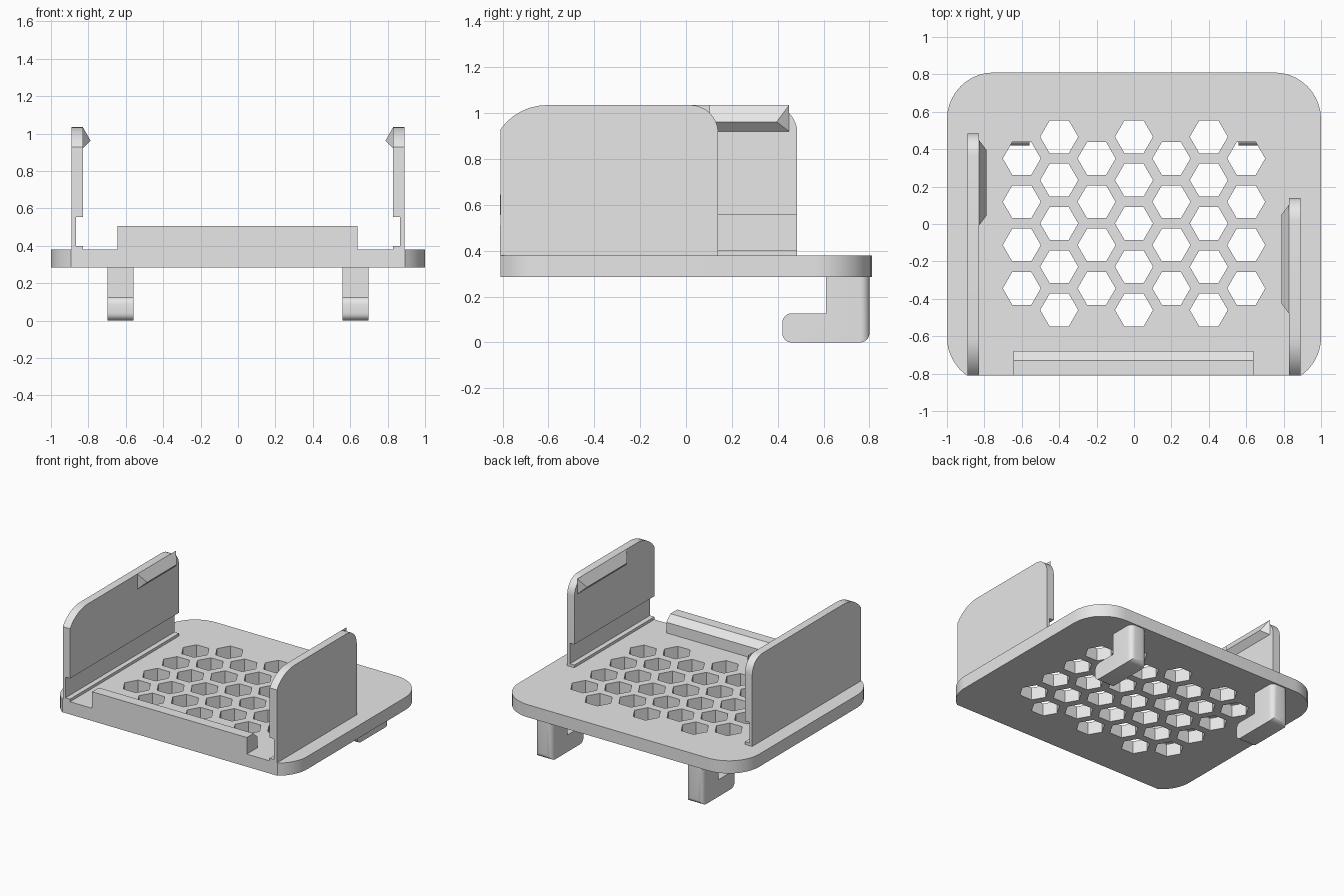
import bpy, bmesh
from math import sin, cos, pi, radians, sqrt
from mathutils import Vector

if "Cube" in bpy.data.objects:
    bpy.data.objects.remove(bpy.data.objects["Cube"])

grey = bpy.data.materials.new("plain grey")
grey.use_nodes = True
grey.diffuse_color = (0.8, 0.8, 0.8, 1)
grey.node_tree.nodes["Principled BSDF"].inputs["Base Color"].default_value = (0.8, 0.8, 0.8, 1)

BASE, DECK = 0.285, 0.38        # underside and top of the plate
HALF_Y, TOP = 0.81, 1.035
R = 0.25                        # large corner radius


def arc(cx, cy, r, a0, a1, n=10):
    """Points on an arc, angles in degrees."""
    angles = [radians(a0 + (a1 - a0) * i / n) for i in range(n + 1)]
    return [(cx + r * cos(a), cy + r * sin(a)) for a in angles]


def prism(bm, outline, x0, x1):
    """Extrude a (y, z) outline from x0 to x1."""
    face = bm.faces.new([bm.verts.new((x0, y, z)) for y, z in outline])
    out = bmesh.ops.extrude_face_region(bm, geom=[face])["geom"]
    verts = [v for v in out if isinstance(v, bmesh.types.BMVert)]
    bmesh.ops.translate(bm, verts=verts, vec=(x1 - x0, 0, 0))
    bm.faces.ensure_lookup_table()


def rect(y0, y1, z0, z1):
    return [(y0, z0), (y1, z0), (y1, z1), (y0, z1)]


def finish(bm, name):
    bmesh.ops.recalc_face_normals(bm, faces=bm.faces[:])
    mesh = bpy.data.meshes.new(name)
    bm.to_mesh(mesh)
    bm.free()
    mesh.materials.append(grey)
    obj = bpy.data.objects.new(name, mesh)
    bpy.context.collection.objects.link(obj)
    bpy.ops.object.select_all(action='DESELECT')
    obj.select_set(True)
    bpy.context.view_layer.objects.active = obj
    bpy.ops.object.shade_smooth_by_angle(angle=radians(30))
    return obj


# Base plate: rounded outline, front corners cut short, hexagonal holes
bm = bmesh.new()
cut = 54.9                      # angle where the front arcs meet the front edge
cx, back_y, front_y = 1 - R, HALF_Y - R, -0.605
outline = (arc(cx, back_y, R, 0, 90) + arc(-cx, back_y, R, 90, 180)
           + arc(-cx, front_y, R, 180, 180 + cut) + arc(cx, front_y, R, 360 - cut, 360))
loops = [outline]
pitch, hex_r = 0.2315, 0.1015
for col in range(-3, 4):
    rows = 4 if col % 2 else 5
    for row in range(rows):
        y = 0.003 + (row - (rows - 1) / 2) * pitch
        loops.append(arc(col * 0.2, y, hex_r, 0, 300, 5))
edges = []
for loop in loops:
    vs = [bm.verts.new((x, y, BASE)) for x, y in loop]
    edges += [bm.edges.new((vs[i - 1], vs[i])) for i in range(len(vs))]
bmesh.ops.triangle_fill(bm, use_beauty=True, use_dissolve=False, edges=edges, normal=(0, 0, 1))
out = bmesh.ops.extrude_face_region(bm, geom=bm.faces[:], use_keep_orig=True)["geom"]
bmesh.ops.translate(bm, vec=(0, 0, DECK - BASE),
                    verts=[v for v in out if isinstance(v, bmesh.types.BMVert)])
finish(bm, "perforated_plate")

# Front lip with a chamfered inner edge
bm = bmesh.new()
prism(bm, [(-HALF_Y, DECK), (-HALF_Y, 0.505), (-0.73, 0.505), (-0.68, 0.46), (-0.68, DECK)],
      -0.645, 0.64)
finish(bm, "front_lip")


def side_wall(name, side, y_end, hook0, hook1):
    """Upright wall with a groove near its foot and a snap hook at the top."""
    r = 0.12
    top = (arc(y_end - r, TOP - r, r, 0, 90, 8)
           + arc(-0.605, TOP - R, R, 90, 180 - (90 - cut), 6))
    outer, groove, inner = side * 0.89, side * 0.867, side * 0.83
    bm = bmesh.new()
    prism(bm, [(-HALF_Y, DECK), (y_end, DECK)] + top, groove, outer)
    prism(bm, [(-HALF_Y, 0.555), (y_end, 0.555)] + top, inner, groove)
    prism(bm, rect(-HALF_Y, y_end, DECK, 0.4), inner, groove)
    finish(bm, name + "_wall")

    # Hook: a ridge that tapers at both ends
    bm = bmesh.new()
    root = [bm.verts.new((inner, y, z)) for y, z in rect(hook0, hook1, 0.92, TOP)]
    tip = [bm.verts.new((side * 0.788, y, 0.962)) for y in (hook0 + 0.055, hook1 - 0.055)]
    a, b, c, d = root
    e, f = tip
    for vs in (root, (a, b, f, e), (d, c, f, e), (a, d, e), (b, c, f)):
        bm.faces.new(vs)
    finish(bm, name + "_snap_hook")


side_wall("left", 1, 0.14, -0.48, 0.105)
side_wall("right", -1, 0.485, -0.01, 0.45)

# Two L-shaped legs whose feet point forward
for name, side in (("left", 1), ("right", -1)):
    bm = bmesh.new()
    prism(bm, [(0.8, 0), (0.8, BASE), (0.61, BASE), (0.61, 0.127), (0.42, 0.127), (0.42, 0)],
          side * 0.558, side * 0.698)
    soft = []
    for e in bm.edges:
        p, q = (v.co for v in e.verts)
        along_x = abs(p.x - q.x) > 0.1
        if along_x and (p.y < 0.5 or p.z < 0.01):
            soft.append(e)
        elif not along_x and p.y > 0.79 and q.y > 0.79:
            soft.append(e)
    bmesh.ops.bevel(bm, geom=soft, offset=0.04, offset_type='OFFSET', segments=5,
                    profile=0.5, affect='EDGES', clamp_overlap=True)
    finish(bm, name + "_leg")
